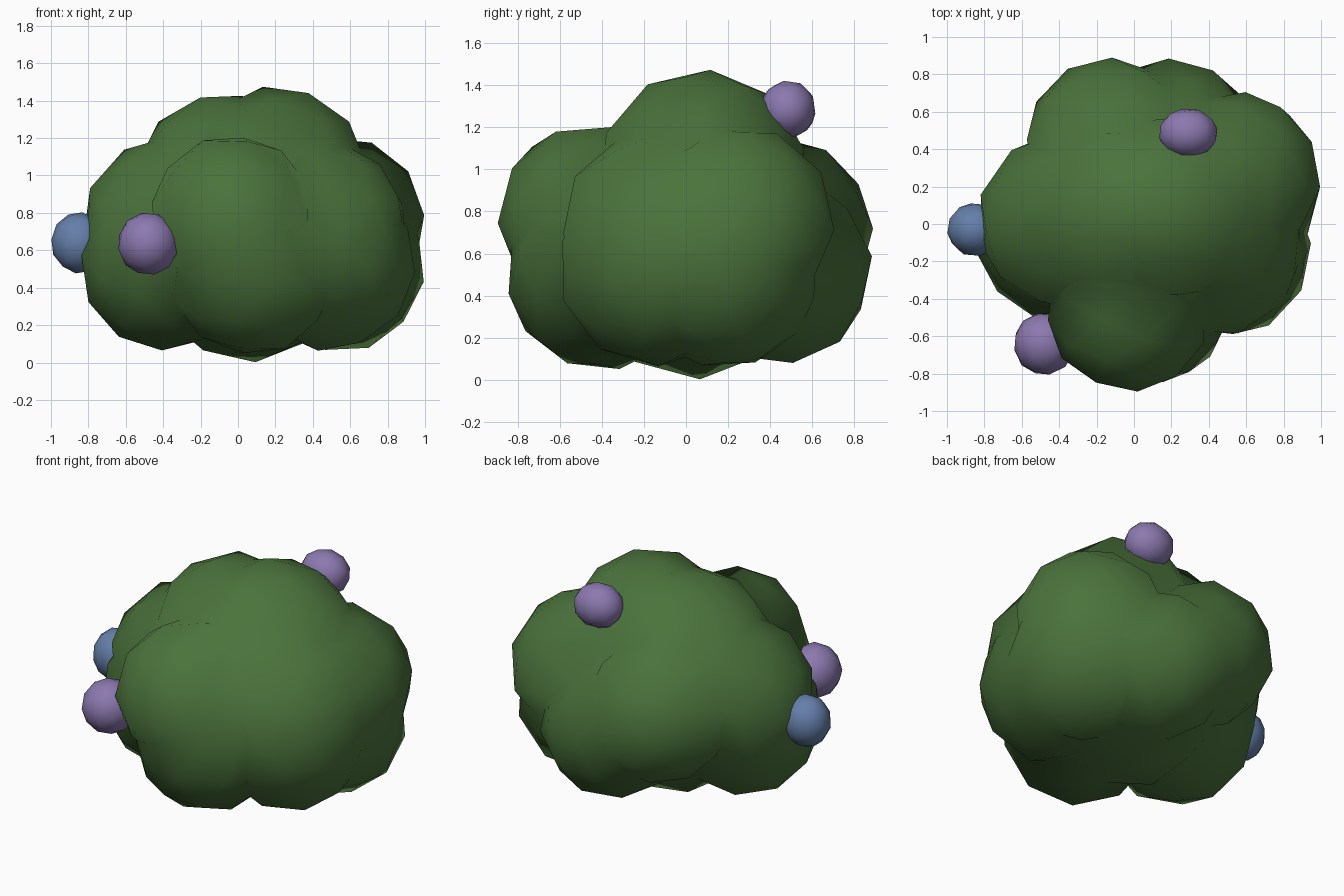
import bpy, bmesh, math, random
from mathutils import Vector, Matrix, Euler

if "Cube" in bpy.data.objects:
    bpy.data.objects.remove(bpy.data.objects["Cube"])

random.seed(4)


def material(name, rgb):
    m = bpy.data.materials.new(name)
    m.diffuse_color = (*rgb, 1)
    m.use_nodes = True
    m.node_tree.nodes["Principled BSDF"].inputs["Base Color"].default_value = m.diffuse_color
    return m


def add_lump(bm, centre, radii, rot):
    mat = (Matrix.Translation(centre) @ Matrix.Diagonal((*radii, 1))
           @ Euler(rot).to_matrix().to_4x4())
    bmesh.ops.create_icosphere(bm, subdivisions=2, radius=1, matrix=mat)


def finish(bm, name, mat):
    me = bpy.data.meshes.new(name)
    bm.to_mesh(me)
    bm.free()
    me.materials.append(mat)
    for p in me.polygons:
        p.use_smooth = True
    ob = bpy.data.objects.new(name, me)
    bpy.context.collection.objects.link(ob)
    return ob


# Foliage lumps: centre, radius
lumps = [
    ((0.06, 0.04, 0.57), 0.57),     # core
    ((0.20, 0.08, 0.98), 0.50),     # crown right
    ((-0.08, 0.06, 0.96), 0.48),    # crown left
    ((-0.03, -0.46, 0.78), 0.44),   # front upper
    ((0.08, -0.40, 0.50), 0.46),    # front lower
    ((0.44, -0.13, 0.72), 0.47),    # right front upper
    ((0.48, -0.14, 0.53), 0.47),    # right front lower
    ((0.54, 0.25, 0.75), 0.46),     # right back upper
    ((0.54, 0.18, 0.51), 0.46),     # right back lower
    ((-0.36, 0.02, 0.73), 0.48),    # left upper
    ((-0.38, -0.06, 0.53), 0.47),   # left lower
    ((-0.13, 0.44, 0.71), 0.45),    # back left
    ((0.20, 0.44, 0.52), 0.45),     # back right
]
bm = bmesh.new()
for c, r in lumps:
    add_lump(bm, c, (r, r, r), [random.uniform(0, 6.28) for _ in range(3)])
bush = finish(bm, "bush_foliage", material("leaf_green", (0.07, 0.17, 0.045)))


# Blend shading across the lumps so they read as one soft mass
def soft_normal(p):
    n = Vector()
    for c, r in lumps:
        d = p - Vector(c)
        n += d / r * math.exp(-2.5 * (d.length / r) ** 2)
    return n.normalized()


bush.data.normals_split_custom_set_from_vertices(
    [soft_normal(v.co) for v in bush.data.vertices])

# Berries
purple = material("berry_purple", (0.26, 0.19, 0.43))
blue = material("berry_blue", (0.13, 0.21, 0.40))
berries = [
    ("top_berry", (0.29, 0.485, 1.285), (0.16, 0.135, 0.14), purple),
    ("front_berry", (-0.48, -0.64, 0.635), (0.165, 0.17, 0.17), purple),
    ("left_berry", (-0.85, -0.03, 0.64), (0.15, 0.145, 0.165), blue),
]
for name, c, r, mat in berries:
    bm = bmesh.new()
    add_lump(bm, c, r, [random.uniform(0, 6.28) for _ in range(3)])
    finish(bm, name, mat)
